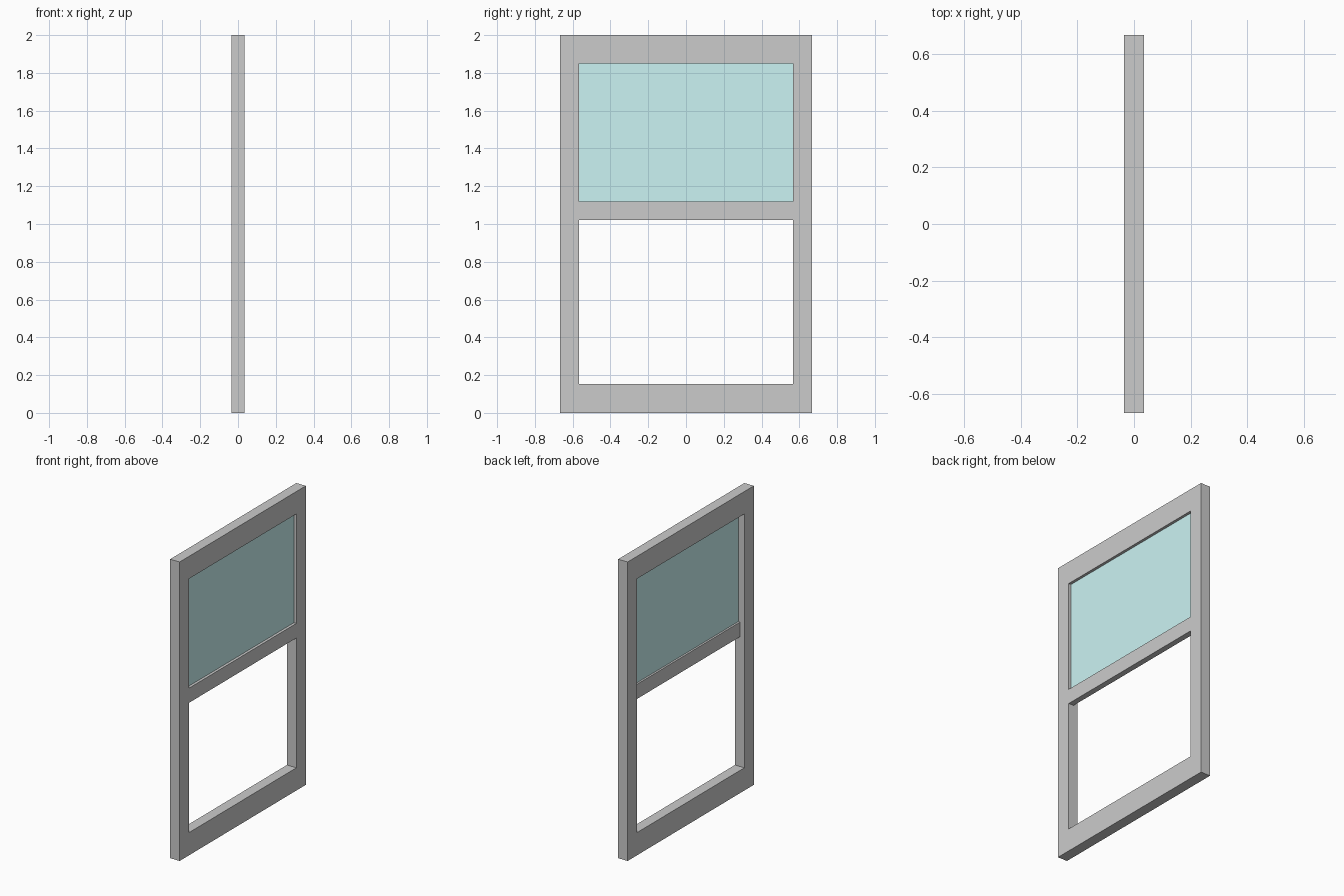
import bpy
import bmesh

if "Cube" in bpy.data.objects:
    bpy.data.objects.remove(bpy.data.objects["Cube"])

HALF_DEPTH, HALF_W, HEIGHT = 0.035, 0.667, 2.0
IN_W, IN_LOW, IN_HIGH = 0.567, 0.152, 1.85


def make_object(name, bm):
    bmesh.ops.recalc_face_normals(bm, faces=bm.faces[:])
    mesh = bpy.data.meshes.new(name)
    bm.to_mesh(mesh)
    bm.free()
    obj = bpy.data.objects.new(name, mesh)
    bpy.context.collection.objects.link(obj)
    return obj


def box(name, low, high):
    bm = bmesh.new()
    bmesh.ops.create_cube(bm, size=1)
    for v in bm.verts:
        v.co = [low[i] if v.co[i] < 0 else high[i] for i in range(3)]
    return make_object(name, bm)


# Outer frame: rectangular ring joined front to back
bm = bmesh.new()


def loop(x, half_w, low, high):
    corners = [(-half_w, low), (half_w, low), (half_w, high), (-half_w, high)]
    return [bm.verts.new((x, y, z)) for y, z in corners]


rings = [loop(HALF_DEPTH, HALF_W, 0, HEIGHT),
         loop(HALF_DEPTH, IN_W, IN_LOW, IN_HIGH),
         loop(-HALF_DEPTH, IN_W, IN_LOW, IN_HIGH),
         loop(-HALF_DEPTH, HALF_W, 0, HEIGHT)]
for r in range(4):
    a, b = rings[r], rings[(r + 1) % 4]
    for i in range(4):
        j = (i + 1) % 4
        bm.faces.new((a[i], a[j], b[j], b[i]))
make_object("window_frame", bm)

# Meeting rail, flush with the +x side and recessed on the -x side
box("middle_rail", (-0.003, -IN_W, 1.02), (HALF_DEPTH, IN_W, 1.118))

# Upper glass pane
glass = box("upper_glass", (0.01, -IN_W, 1.118), (0.017, IN_W, IN_HIGH))
mat = bpy.data.materials.new("pale_teal_glass")
mat.diffuse_color = (0.6, 0.9, 0.9, 1)
mat.use_nodes = True
mat.node_tree.nodes["Principled BSDF"].inputs["Base Color"].default_value = mat.diffuse_color
glass.data.materials.append(mat)
